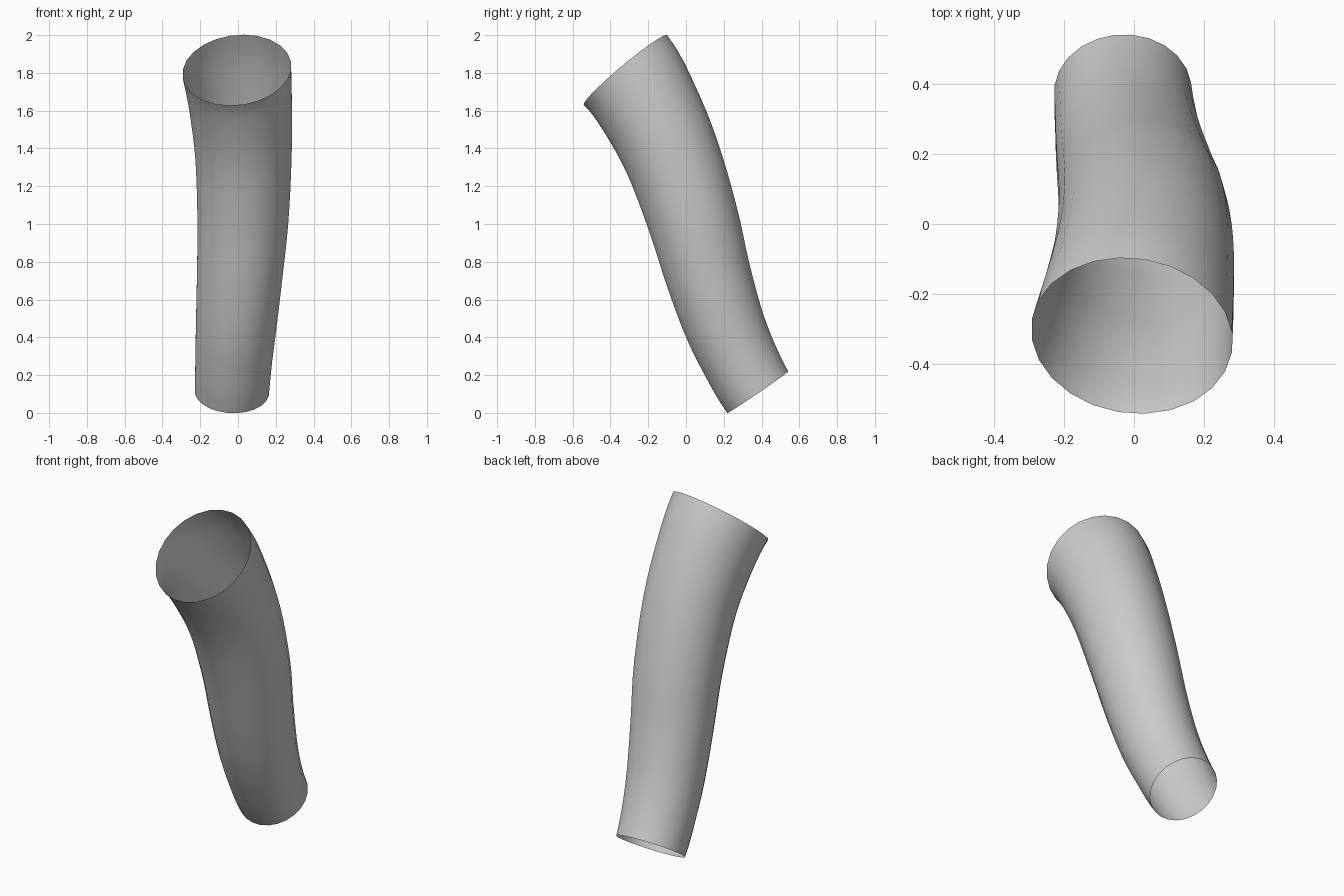
import bpy, bmesh, math
from mathutils import Vector

if "Cube" in bpy.data.objects:
    bpy.data.objects.remove(bpy.data.objects["Cube"])

SIDES = 24   # points around the tube
STEPS = 4    # rings between two stations

# Centre line stations from bottom to top: x, y, z, radius
stations = [
    (-0.032, 0.380, 0.110, 0.197),
    (-0.022, 0.279, 0.295, 0.205),
    (-0.008, 0.195, 0.490, 0.216),
    (0.010, 0.112, 0.750, 0.229),
    (0.026, 0.036, 1.030, 0.243),
    (0.029, -0.075, 1.360, 0.257),
    (0.015, -0.195, 1.615, 0.273),
    (-0.006, -0.320, 1.815, 0.290),
]
bottom_dir = Vector((0.03, -0.565, 0.825)).normalized()
top_dir = Vector((-0.10, -0.64, 0.765)).normalized()

pts = [Vector(s[:3]) for s in stations]
radii = [s[3] for s in stations]
last = len(pts) - 1

# Direction of the centre line at each station
slopes = [(pts[i + 1] - pts[i - 1]) / 2 for i in range(1, last)]
slopes = ([bottom_dir * (pts[1] - pts[0]).length] + slopes
          + [top_dir * (pts[last] - pts[last - 1]).length])


def sample(i, t):
    """Smooth position, direction and radius between stations i and i + 1."""
    p0, p1, m0, m1 = pts[i], pts[i + 1], slopes[i], slopes[i + 1]
    pos = (p0 * (2*t**3 - 3*t**2 + 1) + m0 * (t**3 - 2*t**2 + t)
           + p1 * (3*t**2 - 2*t**3) + m1 * (t**3 - t**2))
    tan = (p0 * (6*t*t - 6*t) + m0 * (3*t*t - 4*t + 1)
           + p1 * (6*t - 6*t*t) + m1 * (3*t*t - 2*t))
    return pos, tan.normalized(), radii[i] + (radii[i + 1] - radii[i]) * t


def add_ring(bm, pos, tan, r):
    side = Vector((1, 0, 0))
    side = (side - tan * side.dot(tan)).normalized()
    up = tan.cross(side)
    angles = [2 * math.pi * (k + 0.5) / SIDES for k in range(SIDES)]
    return [bm.verts.new(pos + (side * math.cos(a) + up * math.sin(a)) * r)
            for a in angles]


# Open-ended, curved and tapered tube
bm = bmesh.new()
rings = [add_ring(bm, *sample(i, s / STEPS)) for i in range(last) for s in range(STEPS)]
rings.append(add_ring(bm, *sample(last - 1, 1.0)))
for a, b in zip(rings, rings[1:]):
    for k in range(SIDES):
        n = (k + 1) % SIDES
        bm.faces.new((a[k], a[n], b[n], b[k])).smooth = True
mesh = bpy.data.meshes.new("curved_tube")
bm.to_mesh(mesh)
bm.free()
tube = bpy.data.objects.new("curved_tube", mesh)
bpy.context.collection.objects.link(tube)
